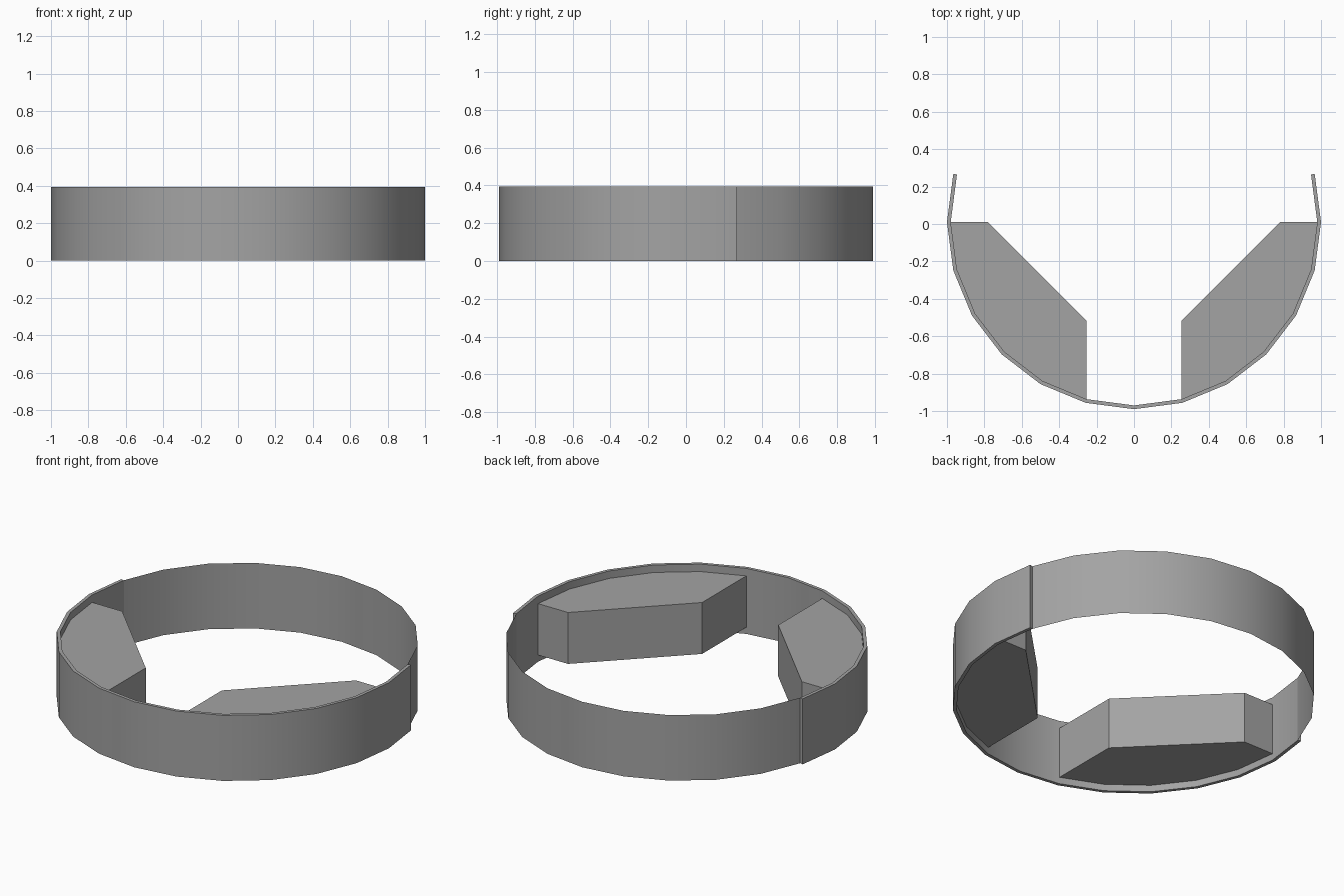
import bpy, bmesh, math

if "Cube" in bpy.data.objects:
    bpy.data.objects.remove(bpy.data.objects["Cube"])

CY = 0.01            # ring centre in y
R_OUT, R_IN = 1.0, 0.98
H = 0.395            # band height
STEP = 15            # 24-sided ring

grey = bpy.data.materials.new("mid grey")
grey.diffuse_color = (0.37, 0.37, 0.37, 1)
grey.use_nodes = True
grey.node_tree.nodes["Principled BSDF"].inputs["Base Color"].default_value = grey.diffuse_color


def pt(r, deg):
    a = math.radians(deg)
    return (r * math.cos(a), CY + r * math.sin(a))


def arc(r, start, end):
    n = abs(end - start) // STEP
    return [pt(r, start + (end - start) * i / n) for i in range(n + 1)]


def finish(name, bm, smooth):
    me = bpy.data.meshes.new(name)
    bm.to_mesh(me)
    bm.free()
    me.materials.append(grey)
    ob = bpy.data.objects.new(name, me)
    bpy.context.collection.objects.link(ob)
    if smooth:
        bpy.ops.object.select_all(action='DESELECT')
        ob.select_set(True)
        bpy.context.view_layer.objects.active = ob
        bpy.ops.object.shade_smooth_by_angle(angle=math.radians(30))
    return ob


def walls(bm, path, z0, z1, closed=False):
    lo = [bm.verts.new((x, y, z0)) for x, y in path]
    hi = [bm.verts.new((x, y, z1)) for x, y in path]
    n = len(path)
    for i in range(n if closed else n - 1):
        j = (i + 1) % n
        bm.faces.new((lo[i], lo[j], hi[j], hi[i]))
    return lo, hi


# thick front band, from 15 degrees behind each side round the front
bm = bmesh.new()
outer, inner = arc(R_OUT, -195, 15), arc(R_IN, 15, -195)
lo, hi = walls(bm, outer + inner, 0, H, True)
n = len(lo)
for i in range(n // 2 - 1):
    a, b, c, d = i, i + 1, n - 2 - i, n - 1 - i
    bm.faces.new((hi[a], hi[b], hi[c], hi[d]))
    bm.faces.new((lo[d], lo[c], lo[b], lo[a]))
finish("front_band", bm, True)

# thin single-sheet back band on the inner radius
bm = bmesh.new()
walls(bm, arc(R_IN, 15, 165), 0, H)
finish("back_band", bm, True)

# pads inside the front band, one each side, cut at 45 degrees
right_pad = arc(R_IN, -75, 0) + [(0.78, CY), (0.254, -0.516)]
for name, s in (("right_pad", 1), ("left_pad", -1)):
    bm = bmesh.new()
    lo, hi = walls(bm, [(s * x, y) for x, y in right_pad], 0.04, 0.35, True)
    bm.faces.new(hi)
    bm.faces.new(lo[::-1])
    bmesh.ops.recalc_face_normals(bm, faces=bm.faces)
    finish(name, bm, False)
